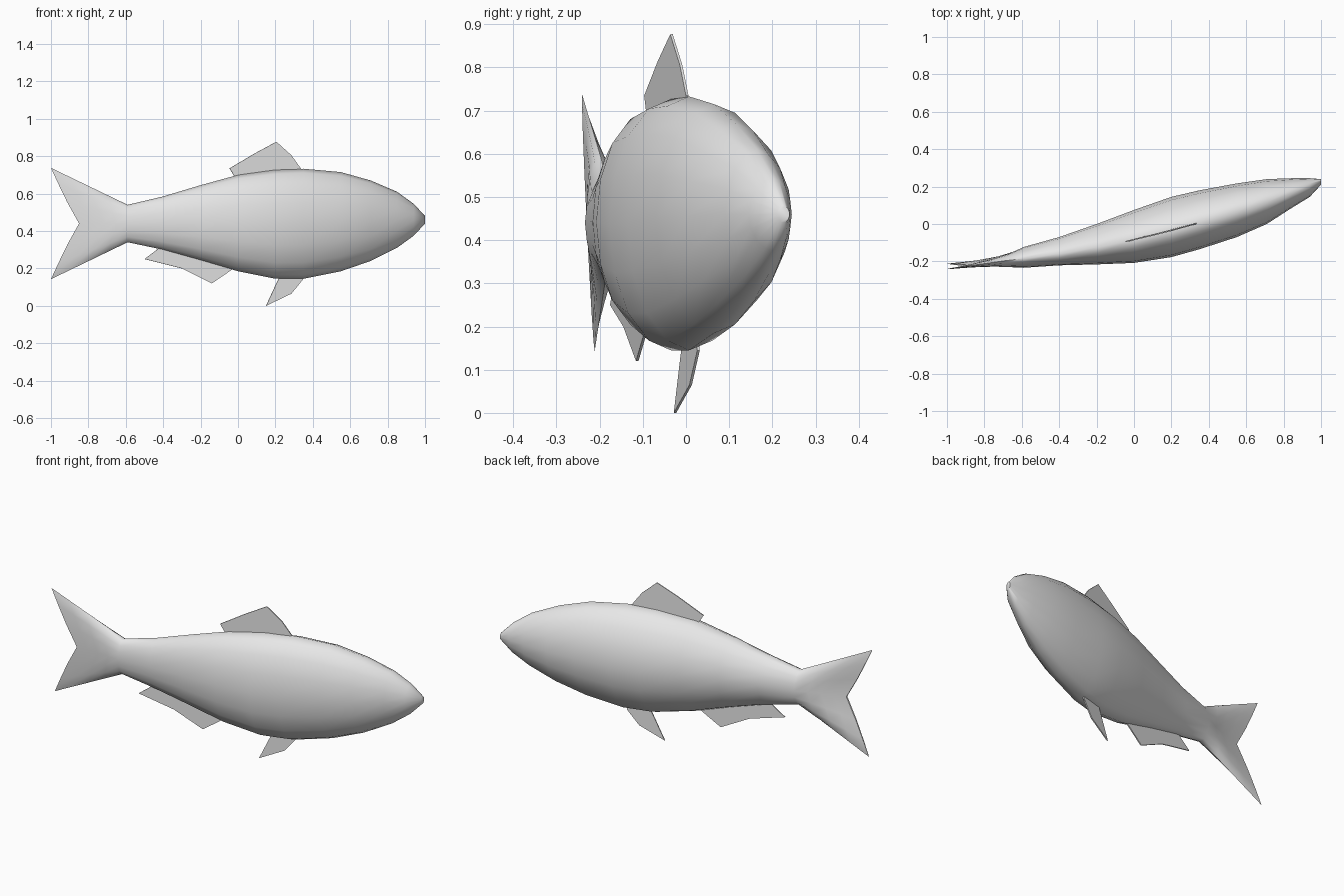
import bpy
import bmesh
from math import cos, sin, tau

cube = bpy.data.objects.get("Cube")
if cube:
    bpy.data.objects.remove(cube)

grey = bpy.data.materials.new("light_grey")
grey.use_nodes = True
tone = (0.8, 0.8, 0.8, 1)
grey.diffuse_color = tone
grey.node_tree.nodes["Principled BSDF"].inputs["Base Color"].default_value = tone

SIDES = 16

# Cross-sections of the body: x, z top, z bottom, y left edge, y right edge, y of the ridges
STATIONS = [
    (1.0, 0.48, 0.44, 0.24, 0.21, 0.225),
    (0.94, 0.545, 0.375, 0.245, 0.145, 0.2),
    (0.85, 0.61, 0.31, 0.245, 0.09, 0.165),
    (0.71, 0.67, 0.24, 0.24, 0.0, 0.115),
    (0.55, 0.715, 0.185, 0.217, -0.07, 0.065),
    (0.35, 0.733, 0.145, 0.18, -0.135, 0.007),
    (0.2, 0.727, 0.145, 0.145, -0.177, -0.035),
    (0.0, 0.7, 0.185, 0.075, -0.208, -0.085),
    (-0.2, 0.645, 0.245, 0.0, -0.216, -0.125),
    (-0.4, 0.585, 0.3, -0.07, -0.221, -0.16),
    (-0.59, 0.54, 0.34, -0.123, -0.234, -0.185),
]


def add_object(name, bm):
    bmesh.ops.recalc_face_normals(bm, faces=bm.faces)
    mesh = bpy.data.meshes.new(name)
    bm.to_mesh(mesh)
    bm.free()
    mesh.materials.append(grey)
    obj = bpy.data.objects.new(name, mesh)
    bpy.context.collection.objects.link(obj)
    return obj


def spine(x):
    """Sideways position of the curved ridge line at x."""
    for a, b in zip(STATIONS, STATIONS[1:]):
        if x >= b[0]:
            break
    return a[5] + (b[5] - a[5]) * (x - a[0]) / (b[0] - a[0])


def body_ring(x, top, bottom, left, right, ridge):
    mid = (left + right) / 2
    points = []
    for i in range(SIDES):
        c, s = cos(tau * i / SIDES), sin(tau * i / SIDES)
        across = abs(c) ** 1.15 * (1 if c > 0 else -1)
        y = mid + across * (left - right) / 2 + (ridge - mid) * s * s
        points.append((x, y, (top + bottom) / 2 + s * (top - bottom) / 2))
    return points


def tail_ring(f, half_width):
    """Ring a fraction f of the way from the tail root to the forked edge."""
    points = []
    for i in range(SIDES):
        c, s = cos(tau * i / SIDES), sin(tau * i / SIDES)
        x = -0.59 - f * (0.26 + 0.15 * abs(s) ** 0.9)
        z = 0.44 + s * (0.1 + 0.1975 * f)
        y_end = -0.226 - 0.0145 * s
        y = -0.182 + (y_end + 0.182) * f + c * half_width
        points.append((x, y, z))
    return points


# Body and forked tail as one loft
bm = bmesh.new()
rings = [body_ring(*st) for st in STATIONS]
rings += [tail_ring(0.25, 0.038), tail_ring(0.5, 0.023), tail_ring(0.75, 0.012), tail_ring(1, 0.004)]
loft = [[bm.verts.new(p) for p in ring] for ring in rings]
for a, b in zip(loft, loft[1:]):
    for i in range(SIDES):
        j = (i + 1) % SIDES
        bm.faces.new((a[i], a[j], b[j], b[i]))
bm.faces.new(loft[0])
# Close the forked edge with strips between its two sides
end = loft[-1]
half = SIDES // 2
order = [end[(i - SIDES // 4) % SIDES] for i in range(SIDES)]
for i in range(half):
    quad = [order[i], order[i + 1], order[-i - 1], order[-i % SIDES]]
    bm.faces.new(list(dict.fromkeys(quad)))
body = add_object("body_and_tail", bm)
bpy.context.view_layer.objects.active = body
body.select_set(True)
bpy.ops.object.shade_smooth_by_angle(angle=0.9)
body.select_set(False)


# Thin flat fins following the spine
def fin(name, outline, shift=0.0):
    bm = bmesh.new()
    bm.faces.new([bm.verts.new((x, spine(x) + shift, z)) for x, z in outline])
    obj = add_object(name, bm)
    thick = obj.modifiers.new("thickness", "SOLIDIFY")
    thick.thickness = 0.006
    thick.offset = 0


fin("dorsal_fin", [(0.0, 0.66), (-0.045, 0.735), (0.09, 0.815), (0.205, 0.877),
                   (0.285, 0.805), (0.335, 0.735), (0.33, 0.69)])
fin("anal_fin", [(-0.4, 0.33), (-0.44, 0.295), (-0.5, 0.25), (-0.3, 0.2),
                 (-0.14, 0.12), (-0.03, 0.195), (-0.06, 0.24)])
fin("pelvic_fin", [(0.24, 0.19), (0.21, 0.13), (0.15, 0.0), (0.285, 0.065),
                   (0.35, 0.145), (0.34, 0.19)], 0.022)
